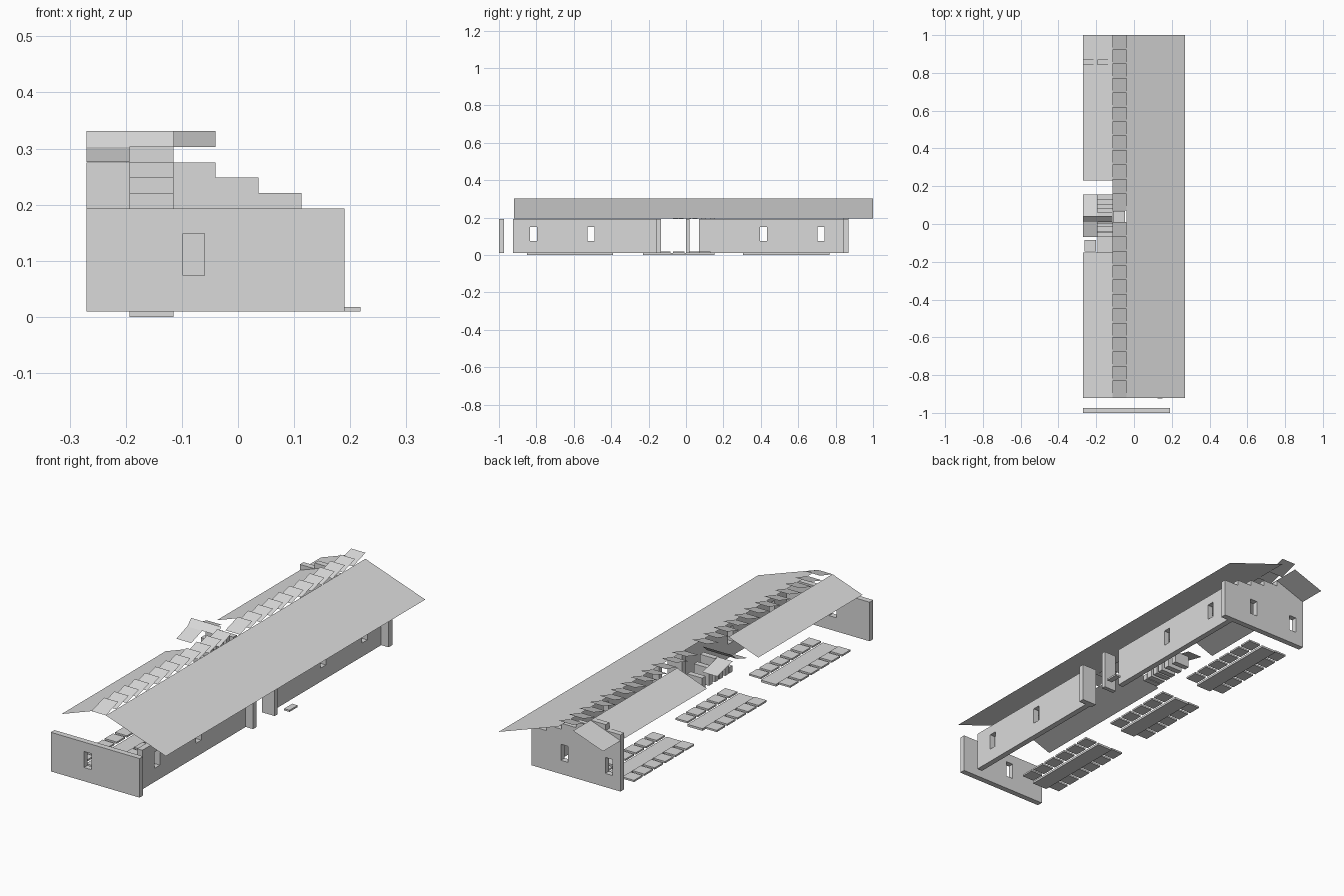
import bpy
import bmesh

cube = bpy.data.objects.get("Cube")
if cube:
    bpy.data.objects.remove(cube)

GREY = (0.7, 0.7, 0.7, 1)
mat = bpy.data.materials.new("plain grey")
mat.use_nodes = True
mat.diffuse_color = GREY
mat.node_tree.nodes["Principled BSDF"].inputs["Base Color"].default_value = GREY

U = 0.0767          # layout module
LOW, TOP = 0.01, 0.193   # wall base and eaves height
STEP = 0.0275       # height of one masonry step


def finish(name, bm):
    bmesh.ops.recalc_face_normals(bm, faces=bm.faces)
    mesh = bpy.data.meshes.new(name)
    bm.to_mesh(mesh)
    bm.free()
    mesh.materials.append(mat)
    obj = bpy.data.objects.new(name, mesh)
    bpy.context.collection.objects.link(obj)
    return obj


def add_box(bm, x, y, z):
    made = bmesh.ops.create_cube(bm, size=1)["verts"]
    for v in made:
        for i, (a, b) in enumerate((x, y, z)):
            v.co[i] = a if v.co[i] < 0 else b


def box(name, x, y, z):
    bm = bmesh.new()
    add_box(bm, x, y, z)
    return finish(name, bm)


def sheet(name, corners):
    bm = bmesh.new()
    bm.faces.new([bm.verts.new(c) for c in corners])
    bm.normal_update()
    for f in bm.faces:
        if f.normal.z < 0:
            f.normal_flip()
    mesh = bpy.data.meshes.new(name)
    bm.to_mesh(mesh)
    bm.free()
    mesh.materials.append(mat)
    obj = bpy.data.objects.new(name, mesh)
    bpy.context.collection.objects.link(obj)
    return obj


def x_slope(name, x0, z0, x1, z1, y0, y1):
    return sheet(name, [(x0, y0, z0), (x1, y0, z1), (x1, y1, z1), (x0, y1, z0)])


def y_slope(name, x0, x1, y0, z0, y1, z1):
    return sheet(name, [(x0, y0, z0), (x1, y0, z0), (x1, y1, z1), (x0, y1, z1)])


def cut_windows(wall, centres, axis):
    # one hidden cutter per wall, holding all its window openings
    bm = bmesh.new()
    for cx, cy in centres:
        wx, wy = (0.019, 0.06) if axis == "y" else (0.06, 0.019)
        add_box(bm, (cx - wx, cx + wx), (cy - wy, cy + wy), (0.074, 0.149))
    cutter = finish(wall.name + "_cutter", bm)
    cutter.hide_render = True
    cutter.hide_viewport = True
    cutter.display_type = 'WIRE'
    mod = wall.modifiers.new("windows", 'BOOLEAN')
    mod.object = cutter
    mod.solver = 'EXACT'


# Front wall, plain rectangle
front = box("front_wall", (-0.27, 0.19), (-1.0, -0.973), (LOW, TOP))
cut_windows(front, [(-0.079, -0.985)], "y")

# Back wall with stepped gable
edges = [-0.27 + U * i for i in range(7)]
heights = [TOP + STEP * n for n in (3, 4, 3, 2, 1, 0)]
profile = [(edges[0], LOW)]
for i, h in enumerate(heights):
    profile += [(edges[i], h), (edges[i + 1], h)]
profile.append((edges[-1], LOW))
bm = bmesh.new()
face = bm.faces.new([bm.verts.new((x, 0.843, z)) for x, z in profile])
ext = bmesh.ops.extrude_face_region(bm, geom=[face])["geom"]
bmesh.ops.translate(bm, vec=(0, 0.027, 0),
                    verts=[g for g in ext if isinstance(g, bmesh.types.BMVert)])
back = finish("back_wall", bm)
cut_windows(back, [(0.02, 0.856), (-0.21, 0.856)], "y")

# Long side wall in two lengths, either side of the doorway
side_a = box("side_wall_front", (0.125, 0.152), (-0.925, -0.16), (LOW, TOP))
cut_windows(side_a, [(0.138, -0.815), (0.138, -0.508)], "x")
side_b = box("side_wall_back", (0.125, 0.152), (0.07, 0.843), (LOW, TOP))
cut_windows(side_b, [(0.138, 0.414), (0.138, 0.721)], "x")

# Doorway cheeks and step
box("door_return", (0.115, 0.19), (-0.16, -0.133), (LOW, TOP))
box("door_partition", (0.125, 0.19), (0.0, 0.02), (LOW, TOP))
box("door_step", (0.19, 0.218), (0.07, 0.13), (LOW, 0.018))

# Main roof slopes
x_slope("roof_main", -0.04, 0.303, 0.27, 0.195, -0.92, 1.0)
x_slope("roof_side_front", -0.27, 0.248, -0.115, 0.303, -0.92, -0.15)
x_slope("roof_side_back", -0.27, 0.248, -0.115, 0.303, 0.23, 1.0)

# Tilted ridge louvres, with one opening
for k in range(25):
    if k != 12:
        y = -0.92 + 0.0762 * k
        y_slope("ridge_louvre", -0.115, -0.04, y, 0.303, y + 0.092, 0.331)

# Small cross roof over the side entrance
y_slope("porch_roof_front", -0.27, -0.193, -0.07, 0.276, 0.01, 0.303)
y_slope("porch_roof_ridge", -0.27, -0.115, 0.01, 0.303, 0.04, 0.331)
y_slope("porch_roof_back", -0.27, -0.193, 0.155, 0.276, 0.04, 0.303)

# Stepped blocks under the cross roof
for y, n in ((-0.07, 1), (-0.04, 2), (0.0, 3), (0.035, 4), (0.08, 3), (0.13, 2)):
    box("porch_step", (-0.193, -0.115), (y, y + 0.026), (TOP, TOP + STEP * n))

# Three floor groups: a long strip with a row of pavers on each side
for y0, count in ((-0.85, 6), (-0.23, 5), (0.306, 6)):
    box("floor_strip", (-0.193, -0.115), (y0, y0 + U * count), (0.0, LOW))
    for xc in (-0.231, -0.079):
        for i in range(count):
            yc = y0 + U * (i + 0.5)
            box("floor_paver", (xc - 0.031, xc + 0.031),
                (yc - 0.031, yc + 0.031), (LOW, 0.018))
